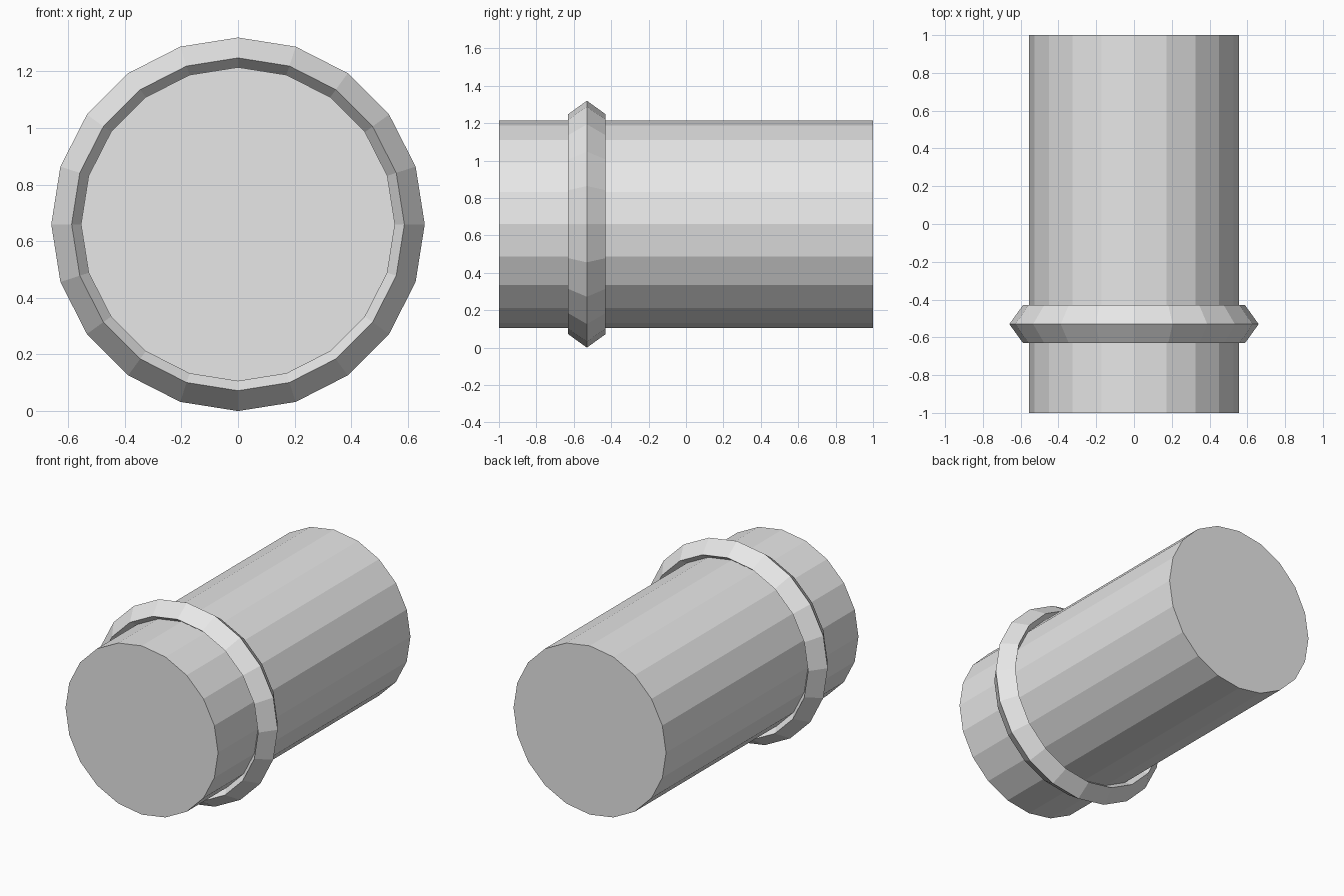
import bpy, bmesh
from math import cos, sin, tau

SIDES = 20
AXIS_Z = 0.66

cube = bpy.data.objects.get("Cube")
if cube:
    bpy.data.objects.remove(cube, do_unlink=True)

grey = bpy.data.materials.new("light_grey")
grey.use_nodes = True
colour = (0.8, 0.8, 0.8, 1)
grey.diffuse_color = colour
grey.node_tree.nodes["Principled BSDF"].inputs["Base Color"].default_value = colour


def lathe(name, profile, closed):
    """Revolve (radius, y) points around the lengthwise axis, flat shaded."""
    bm = bmesh.new()
    rings = [[bm.verts.new((r * cos(tau * i / SIDES), y, AXIS_Z + r * sin(tau * i / SIDES)))
              for i in range(SIDES)] for r, y in profile]
    pairs = list(zip(rings, rings[1:]))
    if closed:
        pairs.append((rings[-1], rings[0]))
    else:
        bm.faces.new(rings[0])
        bm.faces.new(rings[-1])
    for a, b in pairs:
        for i in range(SIDES):
            j = (i + 1) % SIDES
            bm.faces.new((a[i], a[j], b[j], b[i]))
    bmesh.ops.recalc_face_normals(bm, faces=bm.faces)
    mesh = bpy.data.meshes.new(name)
    bm.to_mesh(mesh)
    bm.free()
    mesh.materials.append(grey)
    obj = bpy.data.objects.new(name, mesh)
    bpy.context.collection.objects.link(obj)


# Long capped barrel
lathe("barrel", [(0.555, -1), (0.555, 1)], closed=False)

# Collar with a diamond cross-section, its inner edge sunk into the barrel
lathe("collar", [(0.66, -0.53), (0.588, -0.43), (0.516, -0.53), (0.588, -0.63)], closed=True)
